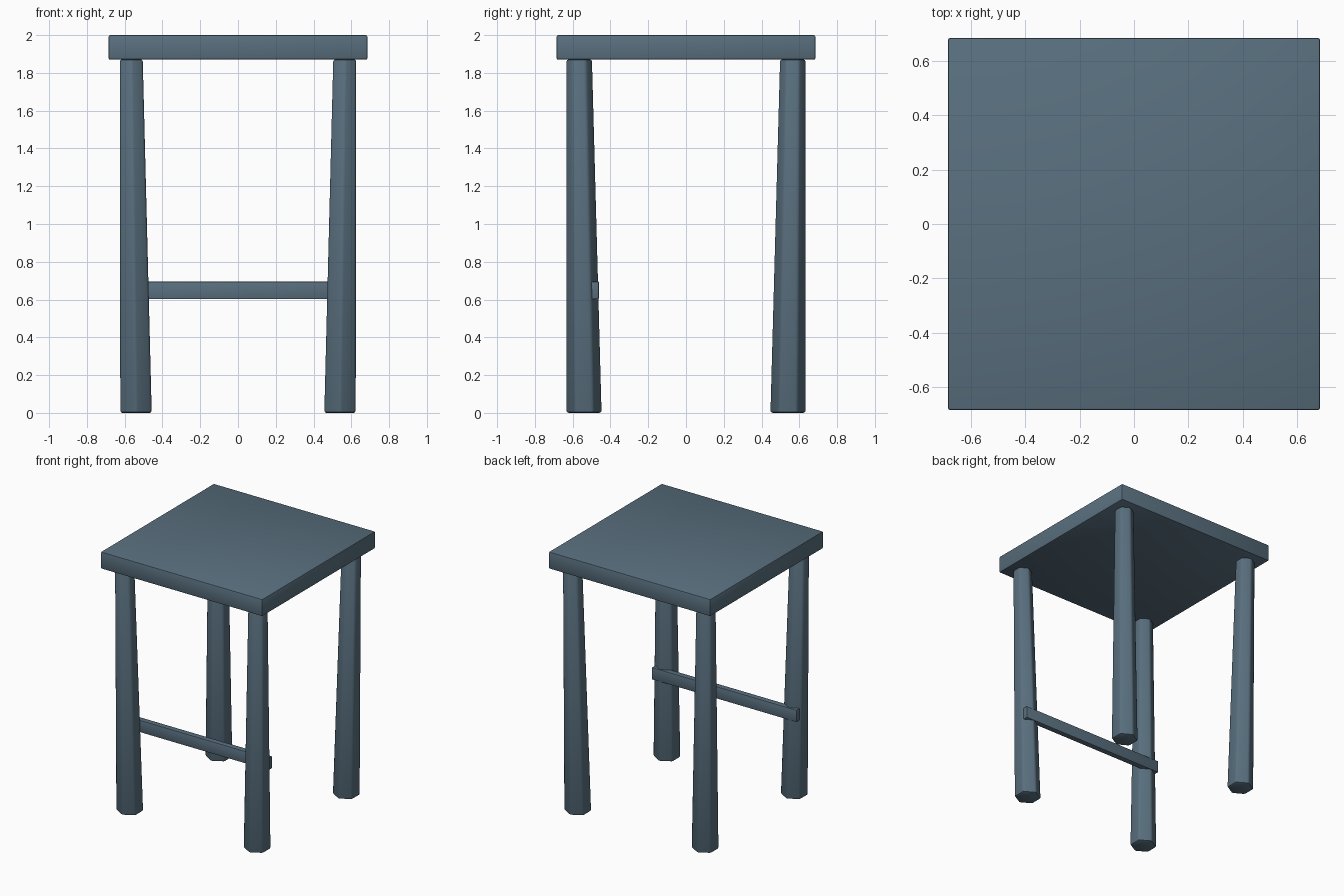
import bpy, bmesh
from math import sin, cos, radians

if "Cube" in bpy.data.objects:
    bpy.data.objects.remove(bpy.data.objects["Cube"])

# One slate finish for the whole stool
slate = bpy.data.materials.new("slate")
slate.diffuse_color = (0.10, 0.16, 0.21, 1)
slate.use_nodes = True
slate.node_tree.nodes["Principled BSDF"].inputs["Base Color"].default_value = slate.diffuse_color


def finish(bm, name, bevel, segments=2):
    """Round all edges and turn the bmesh into a smooth-shaded object."""
    bmesh.ops.recalc_face_normals(bm, faces=bm.faces)
    bmesh.ops.bevel(bm, geom=bm.edges[:], offset=bevel, segments=segments,
                    profile=0.5, affect='EDGES')
    mesh = bpy.data.meshes.new(name)
    bm.to_mesh(mesh)
    bm.free()
    mesh.materials.append(slate)
    obj = bpy.data.objects.new(name, mesh)
    bpy.context.collection.objects.link(obj)
    bpy.ops.object.select_all(action='DESELECT')
    obj.select_set(True)
    bpy.context.view_layer.objects.active = obj
    bpy.ops.object.shade_smooth_by_angle(angle=radians(35))
    return obj


def box(name, lo, hi, bevel):
    bm = bmesh.new()
    bmesh.ops.create_cube(bm, size=1)
    for v in bm.verts:
        v.co = [(a + b) / 2 + c * (b - a) for a, b, c in zip(lo, hi, v.co)]
    return finish(bm, name, bevel)


def leg(name, sx, sy):
    """Tapered six-sided leg, leaning out towards the top."""
    bm = bmesh.new()
    rings = []
    for z, r, centre in ((0, 0.096, 0.54), (1.872, 0.07, 0.565)):
        rings.append([bm.verts.new((sx * centre + r * sin(radians(60 * i)),
                                    sy * centre + r * cos(radians(60 * i)), z))
                      for i in range(6)])
    low, top = rings
    bm.faces.new(low)
    bm.faces.new(top)
    for i in range(6):
        j = (i + 1) % 6
        bm.faces.new((low[i], low[j], top[j], top[i]))
    return finish(bm, name, 0.012)


# Square seat
box("seat", (-0.685, -0.685, 1.87), (0.685, 0.685, 2.0), 0.008)

# Four legs
for sy, row in ((-1, "front"), (1, "back")):
    for sx, side in ((-1, "left"), (1, "right")):
        leg(f"{row}_{side}_leg", sx, sy)

# Foot rail behind the front legs
box("front_foot_rail", (-0.613, -0.505, 0.603), (0.613, -0.461, 0.695), 0.004)
